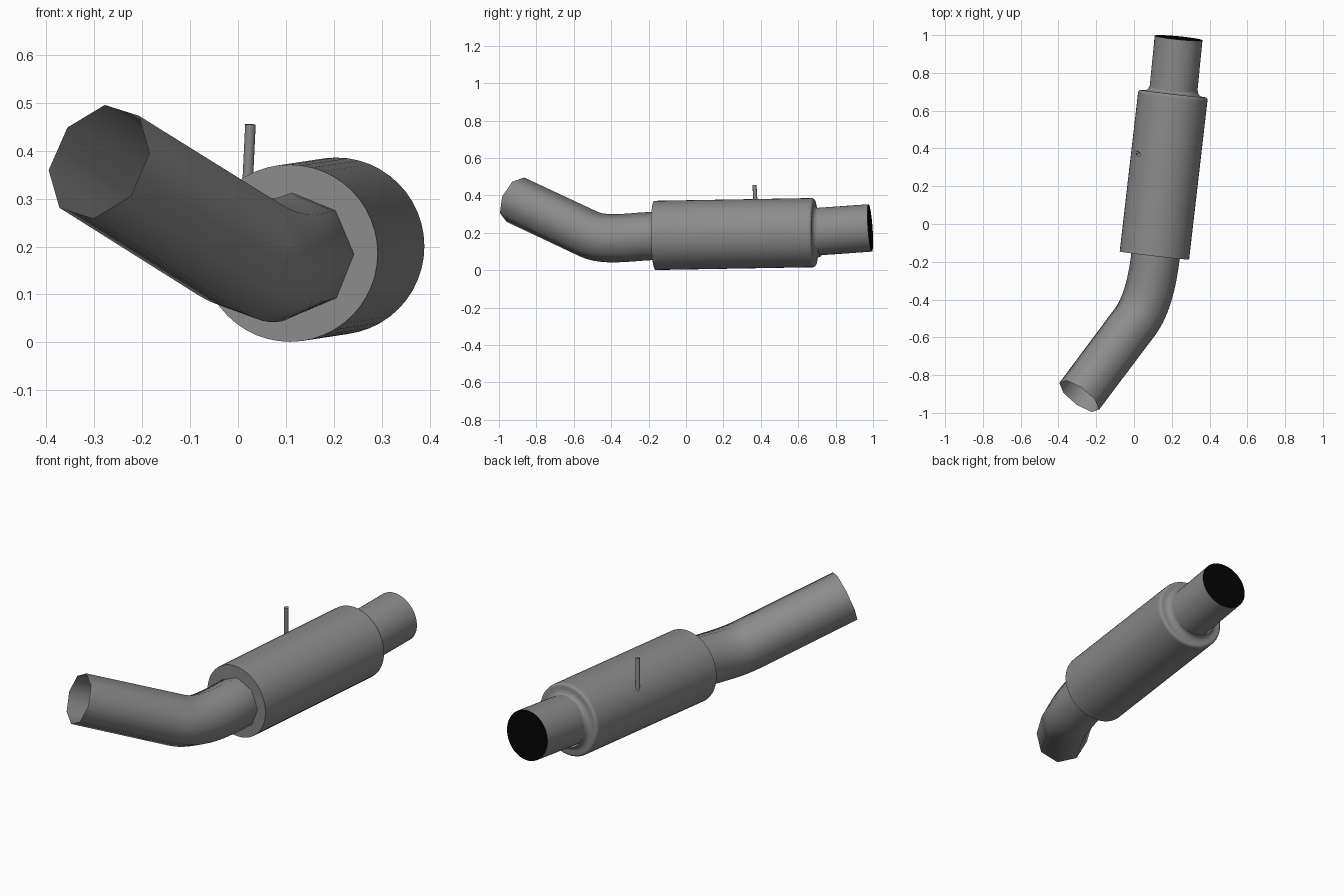
import bpy, bmesh, math
from mathutils import Vector

if "Cube" in bpy.data.objects:
    bpy.data.objects.remove(bpy.data.objects["Cube"])


def material(name, v):
    m = bpy.data.materials.new(name)
    m.diffuse_color = (v, v, v, 1)
    m.use_nodes = True
    m.node_tree.nodes["Principled BSDF"].inputs["Base Color"].default_value = m.diffuse_color
    return m


steel = material("dark_steel", 0.26)
dark = material("dark_opening", 0.001)


def sweep(name, stations, sides, cap_start=False, cap_end=False, dark_end=False,
          angle=35, twist=0.0):
    """Loft circles through (centre, tangent, radius)."""
    bm = bmesh.new()
    prev = stations[0][1].normalized()
    up = Vector((0, 0, 1)) if abs(prev.z) < 0.8 else Vector((0, 1, 0))
    up = (up - prev * up.dot(prev)).normalized()
    rings = []
    for k, (pos, tan, r) in enumerate(stations):
        t = tan.normalized()
        up = prev.rotation_difference(t) @ up
        side = t.cross(up)
        prev = t
        off = twist * k / (len(stations) - 1)
        rings.append([bm.verts.new(pos + r * (up * math.cos(a) + side * math.sin(a)))
                      for a in (off + 2 * math.pi * i / sides for i in range(sides))])
    for a, b in zip(rings, rings[1:]):
        for i in range(sides):
            j = (i + 1) % sides
            bm.faces.new((a[i], b[i], b[j], a[j]))
    if cap_start:
        bm.faces.new(rings[0])
    if cap_end:
        bm.faces.new(rings[-1]).material_index = int(dark_end)
    # Make sure the walls face outward
    bm.faces.ensure_lookup_table()
    f = bm.faces[0]
    bmesh.ops.recalc_face_normals(bm, faces=bm.faces)
    bm.normal_update()
    if f.normal.dot(f.calc_center_median() - (stations[0][0] + stations[1][0]) / 2) < 0:
        bmesh.ops.reverse_faces(bm, faces=bm.faces)
    me = bpy.data.meshes.new(name)
    bm.to_mesh(me)
    bm.free()
    me.materials.append(steel)
    if dark_end:
        me.materials.append(dark)
    ob = bpy.data.objects.new(name, me)
    bpy.context.collection.objects.link(ob)
    bpy.ops.object.select_all(action='DESELECT')
    ob.select_set(True)
    bpy.context.view_layer.objects.active = ob
    bpy.ops.object.shade_smooth_by_angle(angle=math.radians(angle))
    return ob


# Main canister with rounded rear rim and a fillet up to the outlet
front = Vector((0.108, -0.167, 0.186))
back = Vector((0.207, 0.69, 0.201))
axis = (back - front).normalized()
length = (back - front).length
R, r, e, g = 0.185, 0.129, 0.014, 0.028
quarter = [math.radians(d) for d in (0, 22.5, 45, 67.5, 90)]
profile = [(0, R), (length - e - 0.01, R)]
profile += [(length - e + e * math.sin(a), R - e + e * math.cos(a)) for a in quarter]
profile += [(length + g - g * math.cos(a), r + g - g * math.sin(a)) for a in quarter]
sweep("canister", [(front + axis * d, axis, rad) for d, rad in profile], 48, cap_start=True)

# Straight outlet pipe, slightly tilted upward, with a dark mouth
p0, p1 = Vector((0.204, 0.66, 0.203)), Vector((0.236, 0.985, 0.226))
sweep("outlet_pipe", [(p0, p1 - p0, 0.127), (p1, p1 - p0, 0.127)], 48,
      cap_end=True, dark_end=True)

# Bent eight-sided inlet pipe: Bezier elbow followed by a straight run
tip = Vector((-0.29, -0.912, 0.377))
a3 = Vector((0.004, -0.52, 0.193))
run = (tip - a3).normalized()
a0 = Vector((0.114, -0.167, 0.183))
a1, a2 = a0 - axis * 0.12, a3 - run * 0.12
stations = [(a0 + axis * 0.02, -axis, 0.129)]
for i in range(13):
    t = i / 12
    u = 1 - t
    pos = a0 * u**3 + a1 * 3 * u * u * t + a2 * 3 * u * t * t + a3 * t**3
    tan = (a1 - a0) * u * u + (a2 - a1) * 2 * u * t + (a3 - a2) * t * t
    stations.append((pos, tan, 0.129))
stations.append((tip, run, 0.128))
sweep("inlet_pipe", stations, 8, angle=60, twist=0.1)

# Thin rod standing on the canister
b0, b1 = Vector((0.018, 0.376, 0.29)), Vector((0.026, 0.366, 0.455))
sweep("rod", [(b0, b1 - b0, 0.011), (b1, b1 - b0, 0.011)], 16, cap_start=True, cap_end=True)
